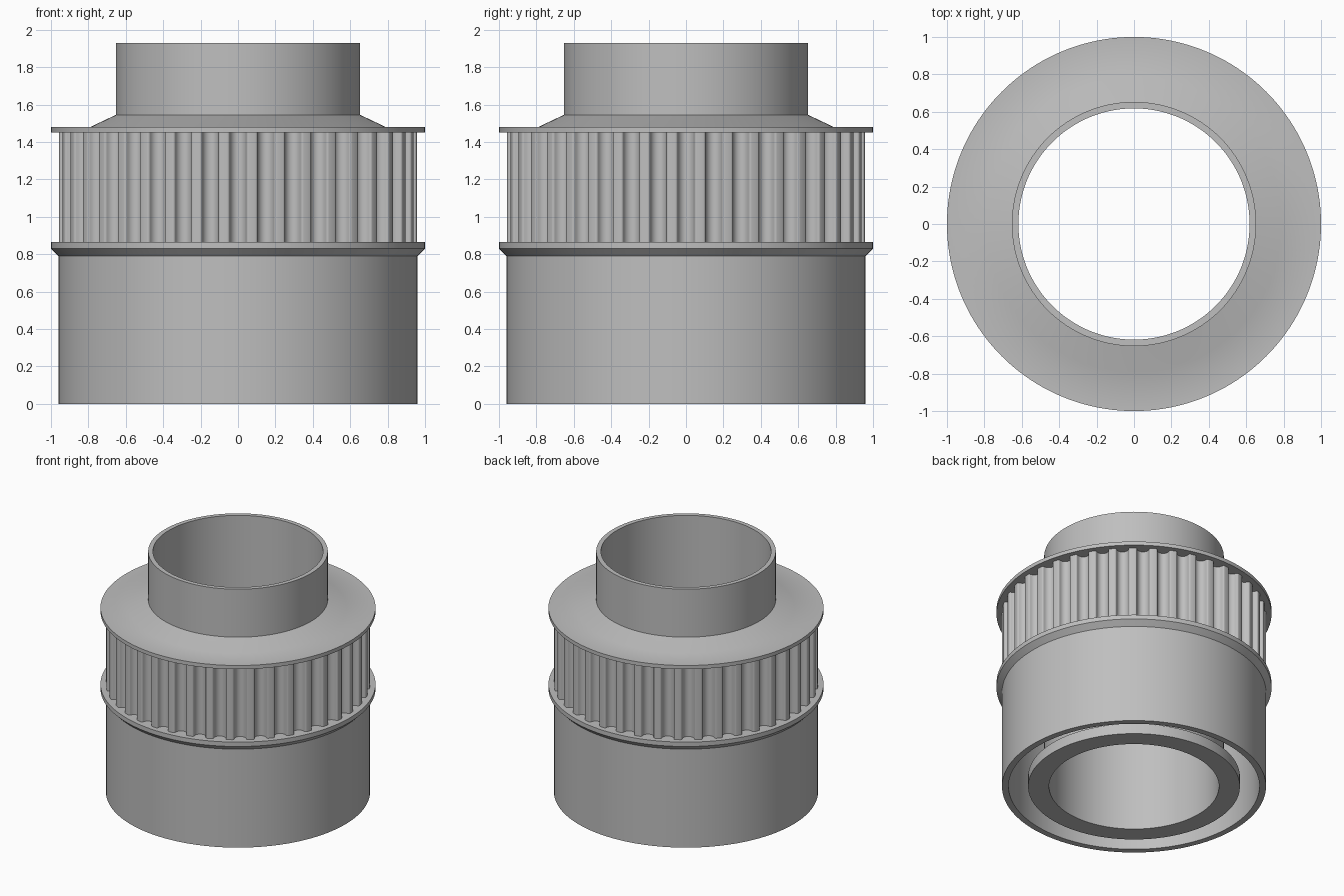
import bpy
import bmesh
from math import sin, cos, pi, radians

cube = bpy.data.objects.get("Cube")
if cube:
    bpy.data.objects.remove(cube)

grey = bpy.data.materials.new("machined_grey")
grey.use_nodes = True
colour = (0.52, 0.52, 0.52, 1)
grey.diffuse_color = colour
grey.node_tree.nodes["Principled BSDF"].inputs["Base Color"].default_value = colour

SEGMENTS = 160
TEETH = 40
TIP_RADIUS = 0.96
BORE = 0.618
TUBE = 0.653


def build(name, rings):
    """Skin a closed loop of equally sized closed rings."""
    bm = bmesh.new()
    loops = [[bm.verts.new(p) for p in ring] for ring in rings]
    for i, a in enumerate(loops):
        b = loops[(i + 1) % len(loops)]
        for j in range(len(a)):
            k = (j + 1) % len(a)
            bm.faces.new((a[j], a[k], b[k], b[j]))
    bmesh.ops.recalc_face_normals(bm, faces=bm.faces)
    mesh = bpy.data.meshes.new(name)
    bm.to_mesh(mesh)
    bm.free()
    mesh.materials.append(grey)
    obj = bpy.data.objects.new(name, mesh)
    bpy.context.collection.objects.link(obj)
    bpy.ops.object.select_all(action="DESELECT")
    obj.select_set(True)
    bpy.context.view_layer.objects.active = obj
    bpy.ops.object.shade_smooth_by_angle(angle=radians(30))
    return obj


def ring(outline, z):
    return [(r * sin(a), -r * cos(a), z) for a, r in outline]


def lathe(name, profile):
    """Turn a closed (radius, height) profile about the z axis."""
    angles = [2 * pi * i / SEGMENTS for i in range(SEGMENTS)]
    build(name, [ring([(a, r) for a in angles], z) for r, z in profile])


def groove():
    """Rounded belt groove as (sideways offset, depth), left to right."""
    fillet, dome = 0.0132, 0.0448
    right = []
    for i in range(5):
        a = i * pi / 8
        right.append((dome + fillet * (1 - sin(a)), fillet * (1 - cos(a))))
    for i in range(1, 6):
        a = i * pi / 12
        right.append((dome * cos(a), fillet + dome * sin(a)))
    left = [(-x, d) for x, d in right]
    return left + [(0, fillet + dome)] + right[::-1]


# Lower skirt with its chamfered belt flange
lathe("skirt", [(0.912, 0), (TIP_RADIUS, 0), (TIP_RADIUS, 0.79), (1, 0.83),
                (1, 0.865), (0.64, 0.865), (0.64, 0.8), (0.912, 0.8)])

# Toothed belt ring
outline = []
for tooth in range(TEETH):
    centre = 2 * pi * tooth / TEETH
    outline += [(centre + x / TIP_RADIUS, TIP_RADIUS - d) for x, d in groove()]
inner = [(a, 0.64) for a, r in outline]
build("toothed_ring", [ring(inner, 0.855), ring(outline, 0.855),
                       ring(outline, 1.46), ring(inner, 1.46)])

# Upper belt flange rising in a shallow cone to the tube
lathe("upper_flange", [(0.64, 1.45), (1, 1.45), (1, 1.48),
                       (0.79, 1.48), (TUBE, 1.545), (0.64, 1.545)])

# Central tube running the full height
lathe("tube", [(BORE, 0), (TUBE, 0), (TUBE, 1.93), (BORE, 1.93)])

# Collar around the foot of the tube
lathe("foot_collar", [(BORE, 0), (0.77, 0), (0.77, 0.083), (BORE + 0.01, 0.083)])
